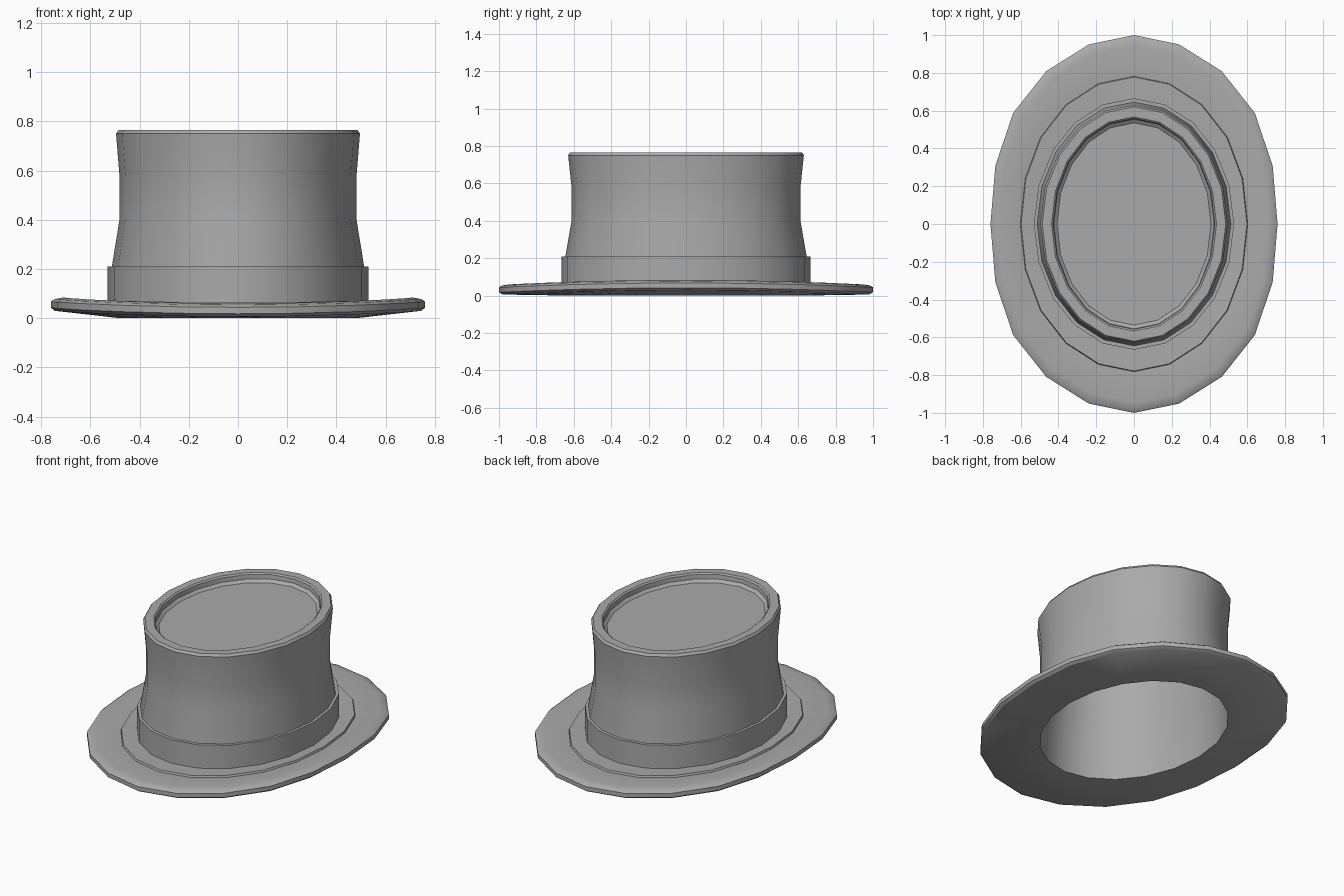
import bpy, bmesh
from math import sin, cos, pi, radians

SIDES = 20

cube = bpy.data.objects.get("Cube")
if cube:
    bpy.data.objects.remove(cube, do_unlink=True)

felt = bpy.data.materials.new("grey felt")
felt.use_nodes = True
GREY = (0.4, 0.4, 0.4, 1)
felt.diffuse_color = GREY
felt.node_tree.nodes["Principled BSDF"].inputs["Base Color"].default_value = GREY


def loft(name, profile, closed=False, caps=False):
    """Skin oval rings; each ring is (x radius, y radius, height, curl)."""
    bm = bmesh.new()
    rings = []
    for rx, ry, z, curl in profile:
        ring = []
        for i in range(SIDES):
            a = 2 * pi * i / SIDES
            full = 1 + 0.045 * curl * sin(2 * a) ** 2
            lift = curl * (0.006 + 0.024 * sin(a) ** 2)
            ring.append(bm.verts.new((rx * full * sin(a), ry * cos(a), z + lift)))
        rings.append(ring)
    pairs = list(zip(rings, rings[1:]))
    if closed:
        pairs.append((rings[-1], rings[0]))
    for low, high in pairs:
        for i in range(SIDES):
            j = (i + 1) % SIDES
            bm.faces.new((low[i], low[j], high[j], high[i]))
    if caps:
        bm.faces.new(rings[0])
        bm.faces.new(rings[-1])
    bmesh.ops.recalc_face_normals(bm, faces=bm.faces)
    mesh = bpy.data.meshes.new(name)
    bm.to_mesh(mesh)
    bm.free()
    mesh.materials.append(felt)
    obj = bpy.data.objects.new(name, mesh)
    bpy.context.collection.objects.link(obj)
    bpy.ops.object.select_all(action='DESELECT')
    obj.select_set(True)
    bpy.context.view_layer.objects.active = obj
    bpy.ops.object.shade_smooth_by_angle(angle=radians(32))
    return obj


# Brim with sides curled upward and a raised inner step
loft("brim", [
    (0.48, 0.615, 0, 0),
    (0.745, 0.98, 0, 1),
    (0.76, 1.0, 0.012, 1),
    (0.76, 1.0, 0.038, 1),
    (0.745, 0.985, 0.048, 1),
    (0.71, 0.945, 0.054, 1),
    (0.602, 0.782, 0.05, 0.4),
    (0.598, 0.778, 0.062, 0.4),
    (0.50, 0.64, 0.062, 0),
], closed=True)

# Ribbon band around the base of the crown
loft("hat_band", [
    (0.50, 0.63, 0.05, 0),
    (0.53, 0.665, 0.05, 0),
    (0.53, 0.665, 0.21, 0),
    (0.50, 0.63, 0.21, 0),
], closed=True)

# Hollow crown: lining, flared outside wall, rim and sunken top
loft("crown", [
    (0.455, 0.59, 0.69, 0),
    (0.455, 0.585, 0.58, 0),
    (0.455, 0.585, 0.40, 0),
    (0.48, 0.615, 0.20, 0),
    (0.48, 0.615, 0.0, 0),
    (0.515, 0.65, 0.04, 0),
    (0.513, 0.645, 0.21, 0),
    (0.482, 0.612, 0.40, 0),
    (0.482, 0.612, 0.58, 0),
    (0.496, 0.63, 0.75, 0),
    (0.486, 0.62, 0.765, 0),
    (0.437, 0.567, 0.765, 0),
    (0.428, 0.558, 0.757, 0),
    (0.425, 0.555, 0.73, 0),
    (0.408, 0.535, 0.715, 0),
], caps=True)
